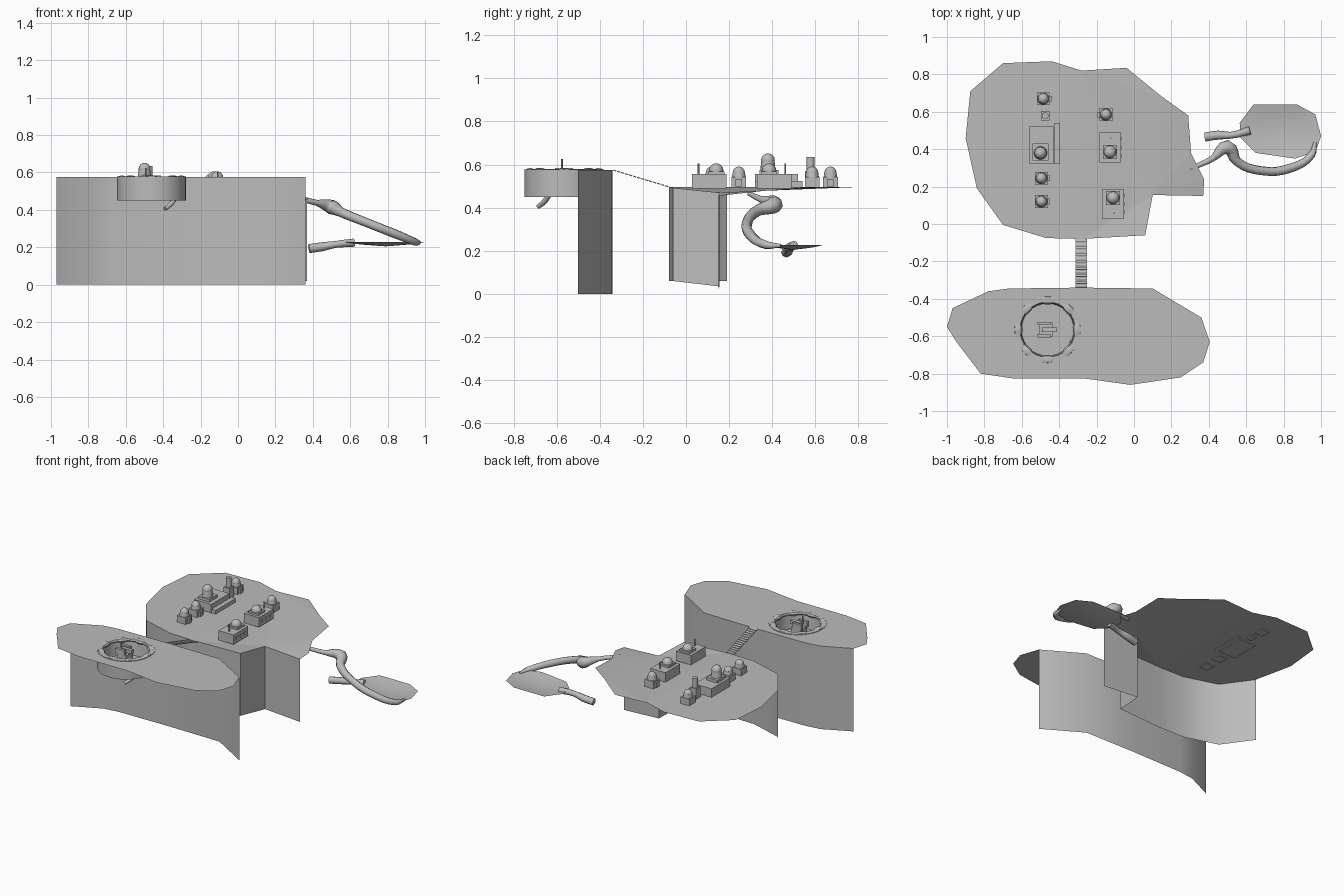
import bpy, bmesh, math
from mathutils import Vector, Matrix

cube = bpy.data.objects.get("Cube")
if cube:
    bpy.data.objects.remove(cube, do_unlink=True)

grey = bpy.data.materials.new("plain_grey")
grey.use_nodes = True
grey.diffuse_color = (0.5, 0.5, 0.5, 1)
grey.node_tree.nodes["Principled BSDF"].inputs["Base Color"].default_value = (0.5, 0.5, 0.5, 1)


def finish(name, bm, smooth=None):
    mesh = bpy.data.meshes.new(name)
    bm.to_mesh(mesh)
    bm.free()
    mesh.materials.append(grey)
    ob = bpy.data.objects.new(name, mesh)
    bpy.context.collection.objects.link(ob)
    if smooth:
        bpy.ops.object.select_all(action='DESELECT')
        ob.select_set(True)
        bpy.context.view_layer.objects.active = ob
        bpy.ops.object.shade_smooth_by_angle(angle=math.radians(smooth))
    return ob


def sheet(name, *loops):
    """Flat cap filled between an outline and optional hole loops."""
    bm = bmesh.new()
    edges = []
    for loop in loops:
        vs = [bm.verts.new(p) for p in loop]
        edges += [bm.edges.new((a, b)) for a, b in zip(vs, vs[1:] + vs[:1])]
    bmesh.ops.triangle_fill(bm, use_beauty=True, use_dissolve=False, edges=edges, normal=(0, 0, 1))
    for f in bm.faces:
        f.normal_update()
        if f.normal.z < 0:
            f.normal_flip()
    return finish(name, bm)


def curtain(name, tops, bottoms):
    """Hanging wall between a top line and a bottom height per point."""
    bm = bmesh.new()
    top = [bm.verts.new(p) for p in tops]
    low = [bm.verts.new((p[0], p[1], z)) for p, z in zip(tops, bottoms)]
    for i in range(len(top) - 1):
        bm.faces.new((top[i], low[i], low[i + 1], top[i + 1]))
    return finish(name, bm, 40)


def add_box(bm, x, y, z, sx, sy, sz, rot=None):
    m = Matrix.Translation((x, y, z)) @ (rot or Matrix()) @ Matrix.Diagonal((sx, sy, sz, 1))
    bmesh.ops.create_cube(bm, size=1, matrix=m)


def add_drum(bm, x, y, z0, z1, r0, r1=None, n=16):
    bmesh.ops.create_cone(bm, cap_ends=True, segments=n, radius1=r0, radius2=r0 if r1 is None else r1,
                          depth=z1 - z0, matrix=Matrix.Translation((x, y, (z0 + z1) / 2)))


def add_ball(bm, x, y, z, r):
    bmesh.ops.create_uvsphere(bm, u_segments=14, v_segments=8, radius=r,
                              matrix=Matrix.Translation((x, y, z)))


def tube(name, points, radii):
    curve = bpy.data.curves.new(name, 'CURVE')
    curve.dimensions = '3D'
    curve.bevel_depth = 1
    curve.bevel_resolution = 2
    curve.resolution_u = 4
    curve.use_fill_caps = True
    curve.materials.append(grey)
    sp = curve.splines.new('BEZIER')
    sp.bezier_points.add(len(points) - 1)
    for bp, p, r in zip(sp.bezier_points, points, radii):
        bp.co, bp.radius = p, r
        bp.handle_left_type = bp.handle_right_type = 'AUTO'
    ob = bpy.data.objects.new(name, curve)
    bpy.context.collection.objects.link(ob)
    return ob


def ring(r, z, n=32):
    return [(PX + r * math.cos(2 * math.pi * i / n), PY + r * math.sin(2 * math.pi * i / n), z)
            for i in range(n)]


# Front plateau with a round opening, and its hanging rear wall
PX, PY, TOP = -0.462, -0.565, 0.575
front_back_edge = [(0.36, -0.5), (0.1, -0.345), (-0.28, -0.34), (-0.67, -0.345), (-0.78, -0.36), (-0.97, -0.45)]
front_rest = [(-1, -0.55), (-0.95, -0.63), (-0.82, -0.8), (-0.65, -0.825), (-0.27, -0.825),
              (-0.02, -0.86), (0.25, -0.82), (0.37, -0.74), (0.405, -0.63)]
sheet("front_plateau", [(x, y, TOP) for x, y in front_back_edge + front_rest], ring(0.165, TOP))
curtain("front_wall", [(x, y, TOP) for x, y in front_back_edge], [0] * 6)

# Rear plateau, dipping to its notched corner, and its wall
Z = 0.497
notch = [(0.37, 0.15, 0.455), (0.1, 0.155, 0.47), (0.06, -0.06, 0.492)]
rear_front = [(-0.28, -0.08, Z), (-0.47, -0.075, Z), (-0.7, -0.005, Z), (-0.84, 0.19, Z)]
rear_rest = [(-0.9, 0.46), (-0.875, 0.71), (-0.7, 0.86), (-0.44, 0.87), (-0.28, 0.82), (-0.04, 0.835),
             (0.15, 0.68), (0.29, 0.58)]
rear_side = [(0.305, 0.38, 0.48), (0.375, 0.24, 0.465)]
sheet("rear_plateau", notch + rear_front + [(x, y, Z) for x, y in rear_rest] + rear_side)
curtain("rear_wall", notch + rear_front, [0.02, 0.035] + [0.06] * 5)

# Plank bridge between the plateaus
bm = bmesh.new()
planks = 14
slope = math.atan2(Z - TOP, 0.26)
for i in range(planks):
    t = (i + 0.5) / planks
    add_box(bm, -0.282, -0.34 + 0.26 * t, TOP + (Z - TOP) * t, 0.06, 0.015, 0.005,
            Matrix.Rotation(slope, 4, 'X'))
finish("bridge", bm)

# Round pit: outer shell, inner wall and floor as one lathed profile
bm = bmesh.new()
rows = [[bm.verts.new(p) for p in ring(r, z)] for r, z in
        ((0.184, 0.45), (0.184, 0.578), (0.15, 0.578), (0.14, 0.47))]
for a, b in zip(rows, rows[1:]):
    for i in range(32):
        j = (i + 1) % 32
        bm.faces.new((a[i], a[j], b[j], b[i]))
bm.faces.new(rows[-1])
bm.faces.new(rows[0][::-1])
finish("pit", bm, 40)

# Padded rim with eight raised bands
bm = bmesh.new()
around, sides = 64, 8
verts = []
for i in range(around):
    a = 2 * math.pi * i / around
    fat = 0.024 if math.cos(8 * a) > 0.3 else 0.016
    for k in range(sides):
        b = 2 * math.pi * k / sides
        r = 0.159 + fat * math.cos(b)
        verts.append(bm.verts.new((PX + r * math.cos(a), PY + r * math.sin(a), 0.568 + fat * 0.7 * math.sin(b))))
for i in range(around):
    for k in range(sides):
        i2, k2 = (i + 1) % around, (k + 1) % sides
        bm.faces.new([verts[p * sides + q] for p, q in ((i, k), (i2, k), (i2, k2), (i, k2))])
finish("pit_rim", bm, 40)

# Machine in the pit with twin arms and a mast
bm = bmesh.new()
add_box(bm, PX - 0.01, PY, 0.51, 0.07, 0.075, 0.08)
for s in (-1, 1):
    add_box(bm, PX - 0.02, PY + s * 0.033, 0.565, 0.07, 0.018, 0.04)
add_box(bm, PX + 0.01, PY, 0.57, 0.08, 0.025, 0.025)
add_drum(bm, PX - 0.03, PY - 0.01, 0.57, 0.625, 0.004, n=8)
finish("pit_machine", bm)
tube("pit_spout", [(-0.33, -0.63, 0.47), (-0.36, -0.655, 0.43), (-0.39, -0.685, 0.405)], [0.012, 0.013, 0.011])


# Domed huts on the rear plateau
def hut(name, x, y, side=1):
    bm = bmesh.new()
    add_box(bm, x, y, 0.517, 0.068, 0.068, 0.05)
    add_drum(bm, x, y, 0.54, 0.565, 0.032, 0.028)
    add_ball(bm, x, y, 0.563, 0.028)
    add_box(bm, x + side * 0.037, y, 0.515, 0.016, 0.03, 0.035)
    finish(name, bm, 35)


for n, (x, y, s) in enumerate([(-0.485, 0.67, 1), (-0.495, 0.245, 1), (-0.495, 0.12, 1), (-0.15, 0.585, -1)]):
    hut("hut_%d" % (n + 1), x, y, s)


# Long halls with an off-centre dome, window blocks and a mast
def hall(name, x, y, dome, mast):
    bm = bmesh.new()
    add_box(bm, x, y, 0.523, 0.115, 0.16, 0.066)
    add_box(bm, x, y + dome, 0.562, 0.075, 0.075, 0.014)
    add_ball(bm, x, y + dome, 0.572, 0.034)
    add_drum(bm, x + 0.005, y + mast, 0.55, 0.605, 0.004, n=8)
    for k in (-1, 0, 1):
        add_box(bm, x + 0.058, y + k * 0.045, 0.522, 0.008, 0.018, 0.02)
    finish(name, bm, 35)


hall("hall_back", -0.128, 0.41, -0.025, 0.05)
hall("hall_front", -0.112, 0.108, 0.032, -0.05)

# Main hall with a domed tower and a low side slab
bm = bmesh.new()
add_box(bm, -0.495, 0.42, 0.523, 0.13, 0.2, 0.066)
add_box(bm, -0.5, 0.385, 0.565, 0.085, 0.09, 0.02)
add_drum(bm, -0.5, 0.38, 0.57, 0.62, 0.036, 0.03)
add_ball(bm, -0.5, 0.38, 0.62, 0.032)
add_box(bm, -0.412, 0.43, 0.508, 0.032, 0.22, 0.03)
finish("main_hall", bm, 35)

# Chimney
bm = bmesh.new()
add_box(bm, -0.475, 0.578, 0.53, 0.045, 0.05, 0.08)
add_drum(bm, -0.475, 0.578, 0.56, 0.635, 0.018)
finish("chimney", bm, 35)

# Curling stalk from the rear plateau down to the hanging leaf
tube("stalk", [(0.3, 0.295, 0.465), (0.42, 0.35, 0.438), (0.5, 0.41, 0.415), (0.55, 0.335, 0.388),
               (0.68, 0.285, 0.335), (0.84, 0.3, 0.272), (0.95, 0.37, 0.228), (0.97, 0.44, 0.224)],
     [0.012, 0.016, 0.04, 0.026, 0.024, 0.024, 0.02, 0.008])

# Shallow dished leaf
bm = bmesh.new()
outline = [(0.565, 0.54), (0.64, 0.64), (0.87, 0.64), (0.97, 0.585), (1, 0.47), (0.97, 0.385),
           (0.86, 0.35), (0.65, 0.38), (0.57, 0.46)]
rim = [bm.verts.new((x, y, 0.228)) for x, y in outline]
mid = Vector((0.79, 0.5, 0.205))
inner = [bm.verts.new((mid.x + (x - mid.x) * 0.6, mid.y + (y - mid.y) * 0.6, 0.215)) for x, y in outline]
centre = bm.verts.new(mid)
for i in range(len(rim)):
    j = (i + 1) % len(rim)
    bm.faces.new((rim[j], rim[i], inner[i], inner[j]))
    bm.faces.new((inner[j], inner[i], centre))
finish("leaf", bm, 40)
tube("leaf_tip", [(0.62, 0.5, 0.225), (0.52, 0.475, 0.215), (0.45, 0.475, 0.203), (0.38, 0.465, 0.193)],
     [0.022, 0.018, 0.024, 0.024])
